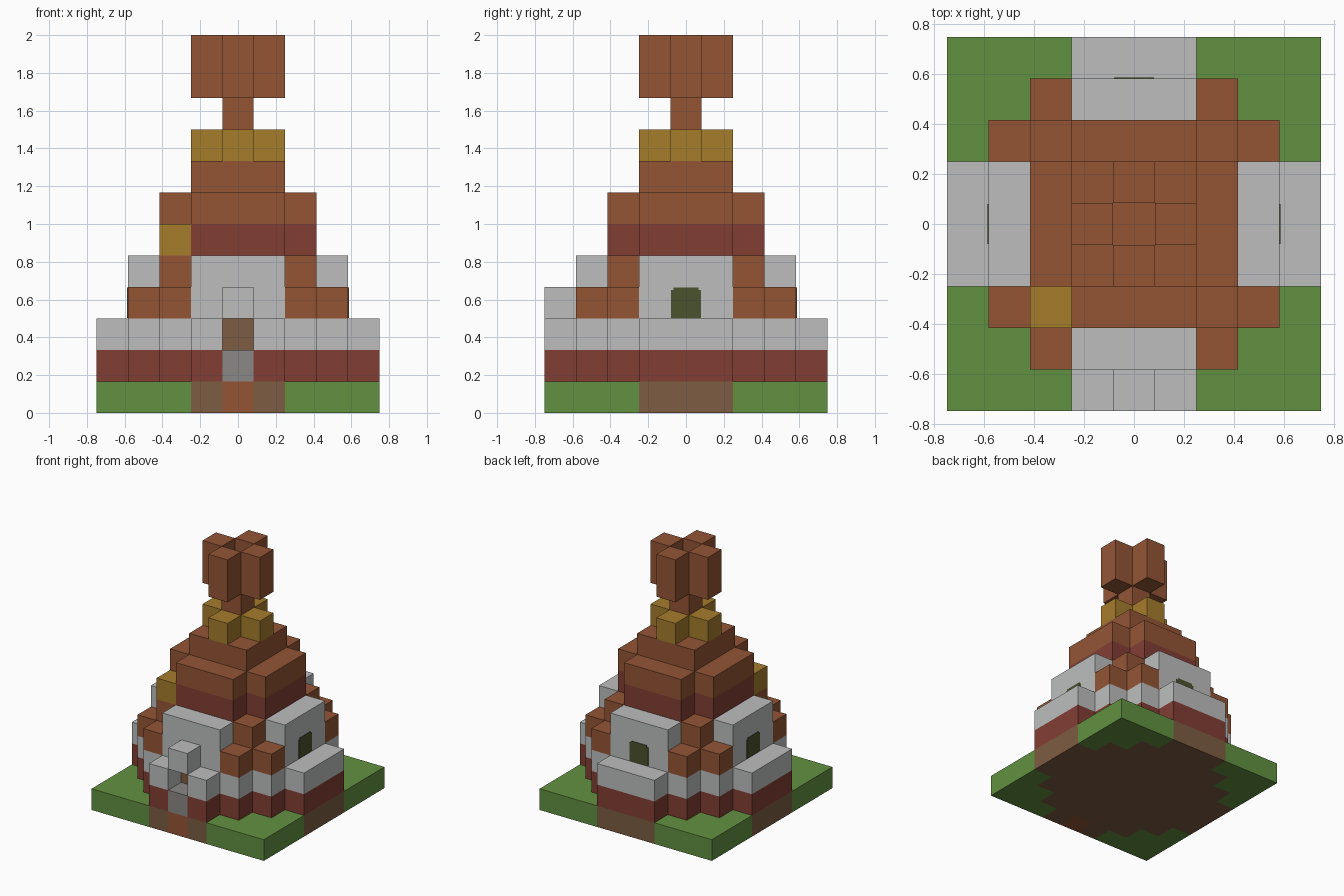
import bpy
import bmesh

U = 1 / 6  # one block

cube = bpy.data.objects.get("Cube")
if cube:
    bpy.data.objects.remove(cube, do_unlink=True)


def material(name, rgb):
    color = [(c / 255 / 12.92) if c < 11 else ((c / 255 + 0.055) / 1.055) ** 2.4 for c in rgb] + [1]
    mat = bpy.data.materials.new(name)
    mat.use_nodes = True
    mat.diffuse_color = color
    bsdf = mat.node_tree.nodes["Principled BSDF"]
    bsdf.inputs["Base Color"].default_value = color
    bsdf.inputs["Roughness"].default_value = 0.9
    return mat


GRASS = material("grass green", (98, 145, 65))
SOIL = material("soil brown", (125, 92, 66))
CLAY = material("terracotta", (148, 85, 53))
BRICK = material("dark red brick", (130, 62, 52))
WHITE = material("pale plaster", (189, 190, 190))
STONE = material("grey stone", (138, 137, 135))
GOLD = material("ochre gold", (166, 125, 44))
OLIVE = material("dark olive glass", (75, 82, 45))


def rotate(poly, turns):
    for _ in range(turns):
        poly = [(-y, x) for x, y in poly]
    return poly


def spin(poly):
    """Four copies of an outline around the centre."""
    return [rotate(poly, i) for i in range(4)]


def ring(quadrant):
    """One closed outline from a quarter outline."""
    return [p for part in spin(quadrant) for p in part]


def rect(x0, y0, x1, y1):
    return [(x0, y0), (x1, y0), (x1, y1), (x0, y1)]


def prism(name, outlines, z0, z1, mat):
    """Extrude flat outlines, measured in blocks, from z0 to z1."""
    bm = bmesh.new()
    for poly in outlines:
        low = [bm.verts.new((x * U, y * U, z0 * U)) for x, y in poly]
        high = [bm.verts.new((x * U, y * U, z1 * U)) for x, y in poly]
        bm.faces.new(low[::-1])
        bm.faces.new(high)
        for i in range(len(poly)):
            j = (i + 1) % len(poly)
            bm.faces.new((low[i], low[j], high[j], high[i]))
    bmesh.ops.recalc_face_normals(bm, faces=bm.faces)
    mesh = bpy.data.meshes.new(name)
    bm.to_mesh(mesh)
    bm.free()
    mesh.materials.append(mat)
    obj = bpy.data.objects.new(name, mesh)
    bpy.context.scene.collection.objects.link(obj)
    return obj


# Stepped round plan with a doorway notch in the front
steps = [(4.5, 1.5), (3.5, 1.5), (3.5, 2.5), (2.5, 2.5), (2.5, 3.5), (1.5, 3.5), (1.5, 4.5)]
notch = [(-.5, -4.5), (-.5, -3.5), (.5, -3.5), (.5, -4.5)]
quarters = spin(steps)
plan = quarters[0] + quarters[1] + quarters[2] + notch + quarters[3]
doorway = rect(-.5, -4.5, .5, -3.5)

# Ground
prism("soil_base", [plan], 0, 1, SOIL)
prism("grass_corners", spin(steps[::-1] + [(4.5, 4.5)]), 0, 1, GRASS)
prism("path_block", [doorway], 0, 1, CLAY)

# Lower storey and entrance
prism("brick_plinth", [plan], 1, 2, BRICK)
prism("lower_wall", [plan], 2, 3, WHITE)
prism("door_step", [doorway], 1, 2, STONE)
prism("porch_lintel", [doorway], 3, 4, WHITE)
prism("door", [rect(-.5, -3.53, .5, -3.5)], 2, 3, SOIL)

# Upper storey: gables and stepped corner roofs
prism("gable_walls", spin(rect(2.5, -1.5, 3.5, 1.5)), 3, 5, WHITE)
corner = [(1.5, 1.5), (3.5, 1.5), (3.5, 2.5), (2.5, 2.5), (2.5, 3.5), (1.5, 3.5)]
prism("corner_roofs", spin(corner), 3, 4, CLAY)
prism("corner_roof_tops", spin(rect(1.5, 1.5, 2.5, 2.5)), 4, 5, CLAY)

# Windows on every gable but the front: a tall plate and a narrower head
sides = [0, 1, 2]
prism("windows", [rotate(rect(3.5, -.48, 3.525, .48), i) for i in sides], 3.02, 3.9, OLIVE)
prism("window_heads", [rotate(rect(3.5, -.4, 3.525, .4), i) for i in sides], 3.9, 3.98, OLIVE)

# Stepped tower
cross = ring([(2.5, 1.5), (1.5, 1.5), (1.5, 2.5)])
prism("brick_band", [cross], 5, 6, BRICK)
prism("lantern", [rect(-2.5, -2.5, -1.5, -1.5)], 5, 6, GOLD)
prism("tower_roof", [cross], 6, 7, CLAY)
prism("tower_cap", [rect(-1.5, -1.5, 1.5, 1.5)], 7, 8, CLAY)

# Finial: gold cross, stem and four upright petals
prism("gold_collar", [ring([(1.5, .5), (.5, .5), (.5, 1.5)])], 8, 9, GOLD)
prism("finial_stem", [rect(-.5, -.5, .5, .5)], 9, 10, CLAY)
prism("finial_petals", spin(rect(.5, -.5, 1.5, .5)), 10, 12, CLAY)
